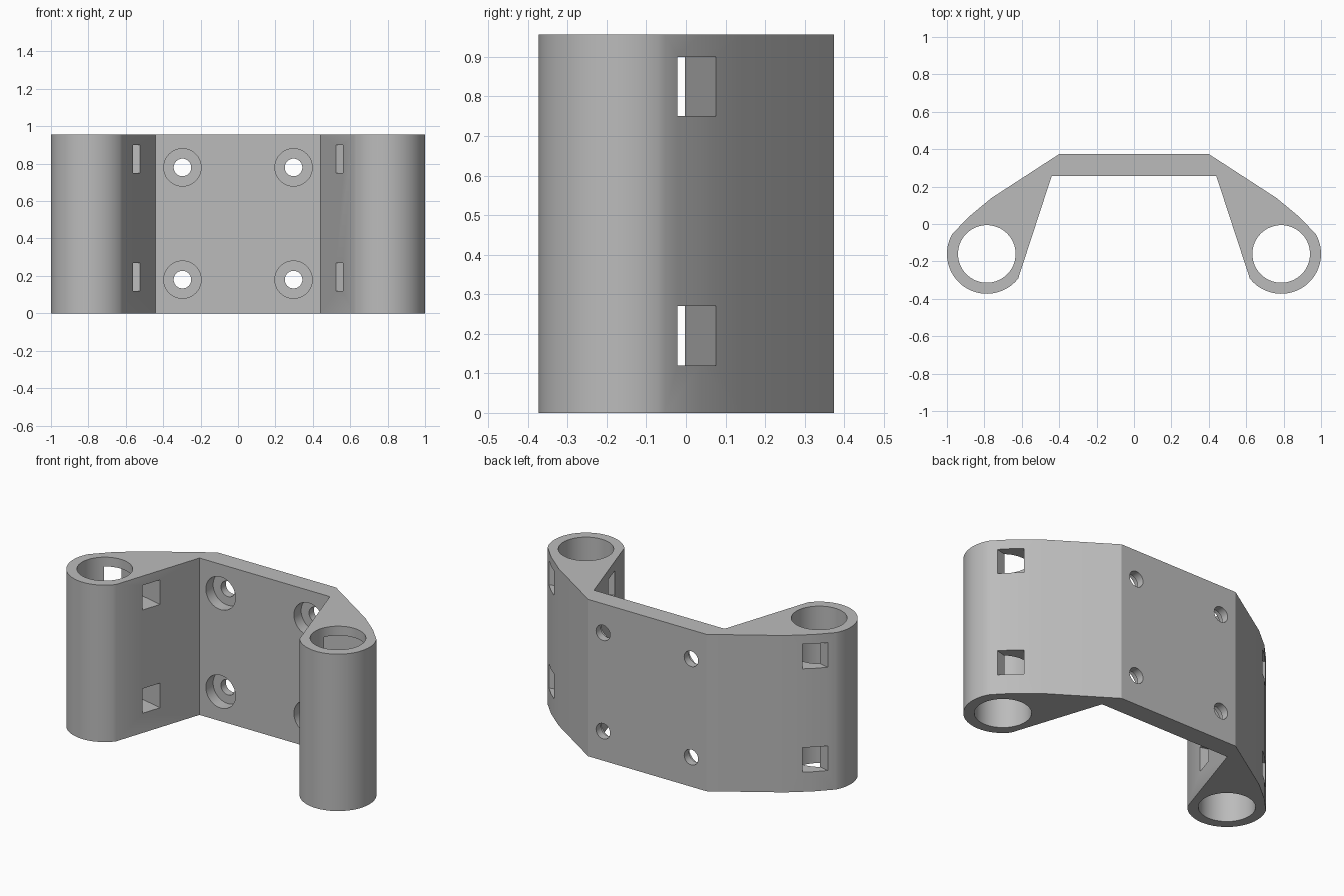
import bpy, bmesh
from math import sin, cos, radians
from mathutils import Matrix, Vector

cube = bpy.data.objects.get("Cube")
if cube:
    bpy.data.objects.remove(cube, do_unlink=True)

HEIGHT = 0.957
TUBE = Vector((0.787, -0.16))
TUBE_R, BORE_R = 0.213, 0.154

grey = bpy.data.materials.new("plain grey")
grey.use_nodes = True
colour = (0.5, 0.5, 0.5, 1)
grey.diffuse_color = colour
grey.node_tree.nodes["Principled BSDF"].inputs["Base Color"].default_value = colour


def add_object(name, bm):
    bmesh.ops.recalc_face_normals(bm, faces=bm.faces)
    mesh = bpy.data.meshes.new(name)
    bm.to_mesh(mesh)
    bm.free()
    mesh.materials.append(grey)
    obj = bpy.data.objects.new(name, mesh)
    bpy.context.collection.objects.link(obj)
    return obj


def cylinder(bm, centre, radius, depth, along_y=False, sides=64):
    turn = Matrix.Rotation(radians(90), 4, "X") if along_y else Matrix()
    bmesh.ops.create_cone(bm, cap_ends=True, segments=sides, radius1=radius,
                          radius2=radius, depth=depth,
                          matrix=Matrix.Translation(centre) @ turn)


# Bracket body: half outline, mirrored and extruded upwards
half = [Vector(p) for p in ((0.40, 0.374), (0.762, 0.139), (0.885, 0.037))]
steps = 34
for i in range(steps + 1):
    a = radians(30 - 172 * i / steps)
    half.append(TUBE + TUBE_R * Vector((cos(a), sin(a))))
half.append(Vector((0.44, 0.257)))
outline = half + [Vector((-p.x, p.y)) for p in reversed(half)]

bm = bmesh.new()
base = bm.faces.new([bm.verts.new((p.x, p.y, 0)) for p in outline])
top = bmesh.ops.extrude_face_region(bm, geom=[base])["geom"]
bmesh.ops.translate(bm, vec=(0, 0, HEIGHT),
                    verts=[v for v in top if isinstance(v, bmesh.types.BMVert)])
body = add_object("bracket_body", bm)

# Cutters: tube bores, screw holes, counterbores and slanted strap slots
bores, holes, sinks, slots = (bmesh.new() for _ in range(4))
for side in (-1, 1):
    cylinder(bores, (side * TUBE.x, TUBE.y, HEIGHT / 2), BORE_R, 2)
    for z in (0.18, 0.78):
        cylinder(holes, (side * 0.297, 0.3, z), 0.047, 0.4, True, 40)
        cylinder(sinks, (side * 0.297, 0.227, z), 0.1, 0.2, True, 48)
    for z in (0.195, 0.825):
        place = (Matrix.Translation((side * 0.717, -0.016, z))
                 @ Matrix.Rotation(side * radians(14), 4, "Z")
                 @ Matrix.Diagonal((0.6, 0.12, 0.15, 1)))
        bmesh.ops.create_cube(slots, size=1, matrix=place)

for name, bm in (("bore_cutter", bores), ("screw_hole_cutter", holes),
                 ("counterbore_cutter", sinks), ("strap_slot_cutter", slots)):
    cutter = add_object(name, bm)
    cut = body.modifiers.new(name, "BOOLEAN")
    cut.operation = "DIFFERENCE"
    cut.solver = "EXACT"
    cut.object = cutter
    bpy.ops.object.select_all(action="DESELECT")
    body.select_set(True)
    bpy.context.view_layer.objects.active = body
    bpy.ops.object.modifier_apply(modifier=name)
    bpy.data.objects.remove(cutter, do_unlink=True)

# Smooth curved walls, crisp edges
bpy.ops.object.shade_smooth_by_angle(angle=radians(30))
